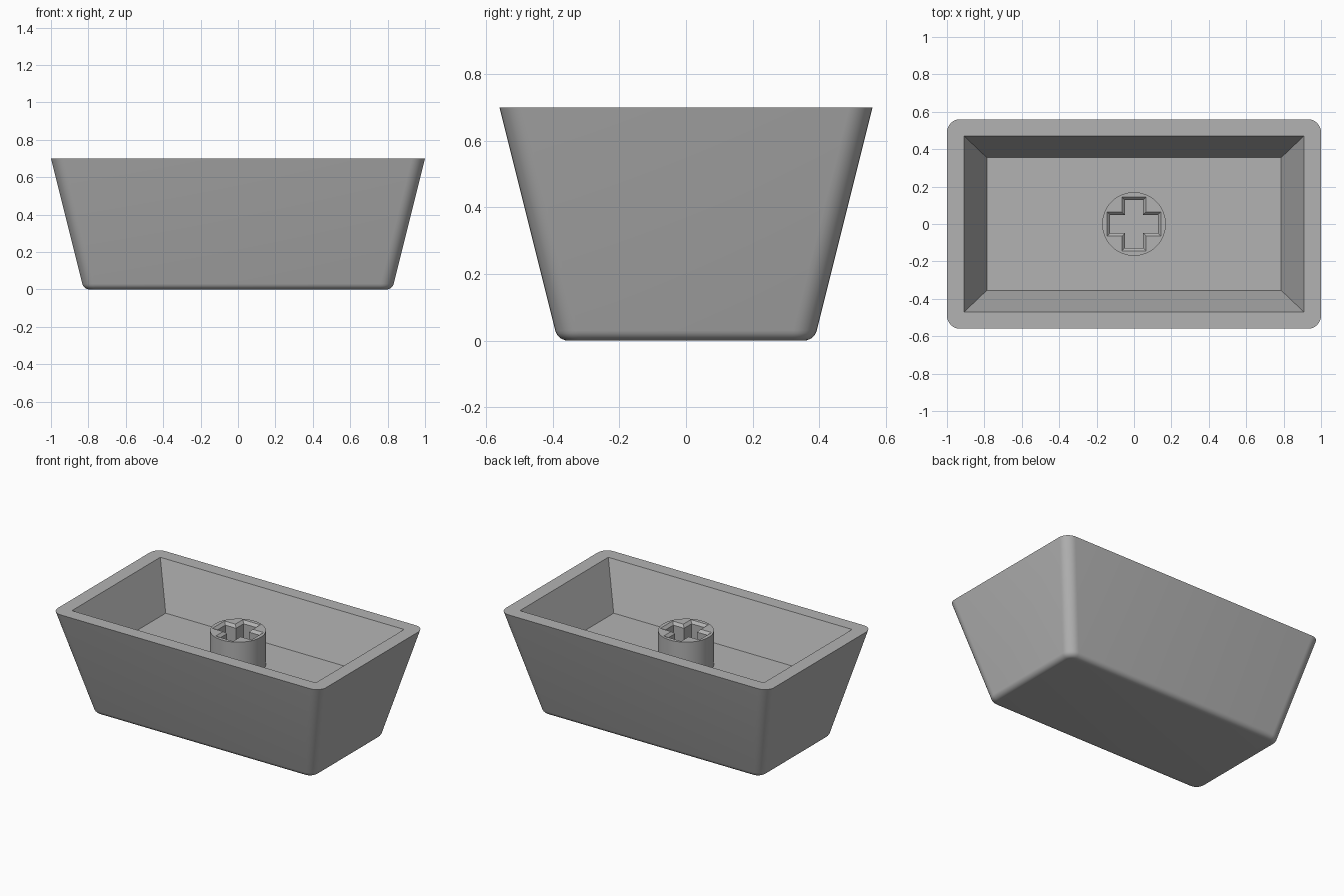
import bpy, bmesh, math

if "Cube" in bpy.data.objects:
    bpy.data.objects.remove(bpy.data.objects["Cube"])

grey = bpy.data.materials.new("mid grey")
grey.diffuse_color = (0.45, 0.45, 0.45, 1)
grey.use_nodes = True
grey.node_tree.nodes["Principled BSDF"].inputs["Base Color"].default_value = grey.diffuse_color

HEIGHT, SLOPE = 0.70, 0.25       # wall height, outward lean per unit height
FLOOR = 0.40                     # cavity floor
STEM_TOP, STEM_R = 0.63, 0.17


def rounded_rect(hx, hy, r, n=8):
    """Outline of a rectangle with round corners."""
    pts = []
    for i, (sx, sy) in enumerate([(1, 1), (-1, 1), (-1, -1), (1, -1)]):
        for k in range(n + 1):
            a = math.pi / 2 * (i + k / n)
            pts.append((sx * (hx - r) + r * math.cos(a), sy * (hy - r) + r * math.sin(a)))
    return pts


def rect(hx, hy):
    return [(hx, hy), (-hx, hy), (-hx, -hy), (hx, -hy)]


def cross(arm, half):
    """Outline of a plus sign."""
    quarter = [(arm, half), (half, half), (half, arm)]
    pts = []
    for _ in range(4):
        pts += quarter
        quarter = [(-y, x) for x, y in quarter]
    return pts


def loft(name, sections):
    """Closed solid through (outline, z) sections, listed bottom to top."""
    bm = bmesh.new()
    rings = [[bm.verts.new((x, y, z)) for x, y in pts] for pts, z in sections]
    for a, b in zip(rings, rings[1:]):
        for i in range(len(a)):
            j = (i + 1) % len(a)
            bm.faces.new((a[i], a[j], b[j], b[i]))
    bm.faces.new(rings[0][::-1])
    bm.faces.new(rings[-1])
    mesh = bpy.data.meshes.new(name)
    bm.to_mesh(mesh)
    bm.free()
    mesh.materials.append(grey)
    obj = bpy.data.objects.new(name, mesh)
    bpy.context.collection.objects.link(obj)
    return obj


def carve(obj, cutter):
    """Cut, apply, remove the cutter, then smooth the rounded areas."""
    mod = obj.modifiers.new("cut", 'BOOLEAN')
    mod.operation, mod.solver, mod.object = 'DIFFERENCE', 'EXACT', cutter
    bpy.ops.object.select_all(action='DESELECT')
    bpy.context.view_layer.objects.active = obj
    obj.select_set(True)
    bpy.ops.object.modifier_apply(modifier=mod.name)
    bpy.data.objects.remove(cutter)
    bpy.ops.object.shade_smooth_by_angle(angle=math.radians(30))


# Tapered shell with round corners and a filleted base
lean, fillet, corner = math.atan(SLOPE), 0.04, 0.07
base_x, base_y = 1 - SLOPE * HEIGHT, 0.56 - SLOPE * HEIGHT
sections = []
for k in range(7):
    a = (math.pi / 2 - lean) * k / 6
    out = SLOPE * fillet - fillet / math.cos(lean) + fillet * math.sin(a)
    z = fillet * (1 - math.cos(a))
    r = corner - fillet * (math.cos(lean) - math.sin(a))
    sections.append((rounded_rect(base_x + out, base_y + out, r), z))
sections.append((rounded_rect(1, 0.56, corner), HEIGHT))
shell = loft("shell", sections)

# Sharp-cornered tapered cavity, cutter extended above the rim
k = 0.1 / (HEIGHT - FLOOR)
carve(shell, loft("cavity_cutter", [
    (rect(0.787, 0.355), FLOOR),
    (rect(0.908, 0.470), HEIGHT),
    (rect(0.908 + 0.121 * k, 0.470 + 0.115 * k), HEIGHT + 0.1)]))

# Round stem with a chamfered cross socket
circle = [(STEM_R * math.cos(math.tau * i / 64), STEM_R * math.sin(math.tau * i / 64))
          for i in range(64)]
stem = loft("stem", [(circle, FLOOR - 0.02), (circle, STEM_TOP)])
carve(stem, loft("socket_cutter", [
    (cross(0.128, 0.048), FLOOR),
    (cross(0.128, 0.048), STEM_TOP - 0.017),
    (cross(0.145, 0.065), STEM_TOP),
    (cross(0.145, 0.065), STEM_TOP + 0.05)]))
